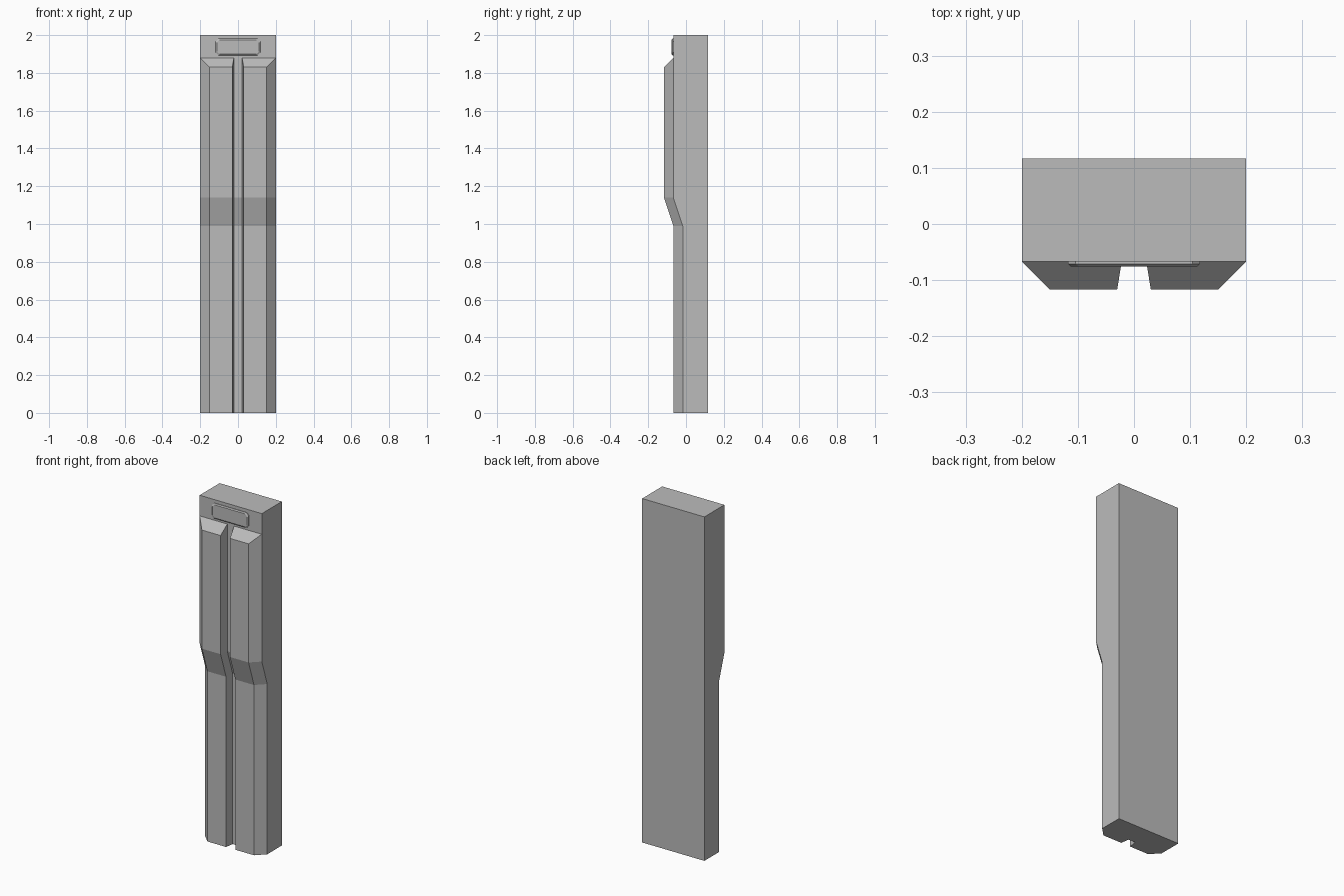
import bpy
import bmesh

cube = bpy.data.objects.get("Cube")
if cube:
    bpy.data.objects.remove(cube, do_unlink=True)

grey = bpy.data.materials.new("plain grey")
grey.use_nodes = True
colour = (0.5, 0.5, 0.5, 1)
grey.diffuse_color = colour
grey.node_tree.nodes["Principled BSDF"].inputs["Base Color"].default_value = colour

BACK = 0.117
UPPER, LOWER = -0.067, -0.017        # front plane above and below the bend
BEND_LOW, BEND_HIGH = 0.99, 1.14
DEPTH = 0.05                         # how far the ridges stand out


def loft(name, rings):
    """Skin a closed solid through matching rings of points."""
    bm = bmesh.new()
    loops = [[bm.verts.new(p) for p in ring] for ring in rings]
    n = len(loops[0])
    for a, b in zip(loops, loops[1:]):
        for i in range(n):
            j = (i + 1) % n
            bm.faces.new((a[i], a[j], b[j], b[i]))
    bm.faces.new(loops[0])
    bm.faces.new(loops[-1])
    bmesh.ops.recalc_face_normals(bm, faces=bm.faces)
    mesh = bpy.data.meshes.new(name)
    bm.to_mesh(mesh)
    bm.free()
    mesh.materials.append(grey)
    obj = bpy.data.objects.new(name, mesh)
    bpy.context.collection.objects.link(obj)
    return obj


# Body: stepped side profile carried across the width
profile = [(BACK, 0), (LOWER, 0), (LOWER, BEND_LOW),
           (UPPER, BEND_HIGH), (UPPER, 2), (BACK, 2)]
loft("body", [[(x, y, z) for y, z in profile] for x in (-0.2, 0.2)])

# Front ridges: chamfered section following the bend, with a sloped top
section = [(0.022, 0), (0.03, DEPTH), (0.15, DEPTH), (0.2, 0)]
levels = [(0, LOWER, 0), (BEND_LOW, LOWER, 0),
          (BEND_HIGH, UPPER, 0), (1.88, UPPER, 0.05)]
for name, side in (("left_ridge", 1), ("right_ridge", -1)):
    loft(name, [[(side * x, y - d, z - slope * d / DEPTH) for x, d in section]
                for z, y, slope in levels])


# Badge: raised plate with clipped corners and a bevelled rim
def plate_ring(inset, y):
    w, h, c = 0.118 - inset, 0.044 - inset, 0.014
    corners = [(w, h - c), (w - c, h), (c - w, h), (-w, h - c),
               (-w, c - h), (c - w, -h), (w - c, -h), (w, c - h)]
    return [(x, y, 1.937 + z) for x, z in corners]


loft("badge_plate", [plate_ring(0, UPPER + 0.002), plate_ring(0, UPPER - 0.004),
                     plate_ring(0.006, UPPER - 0.009)])
